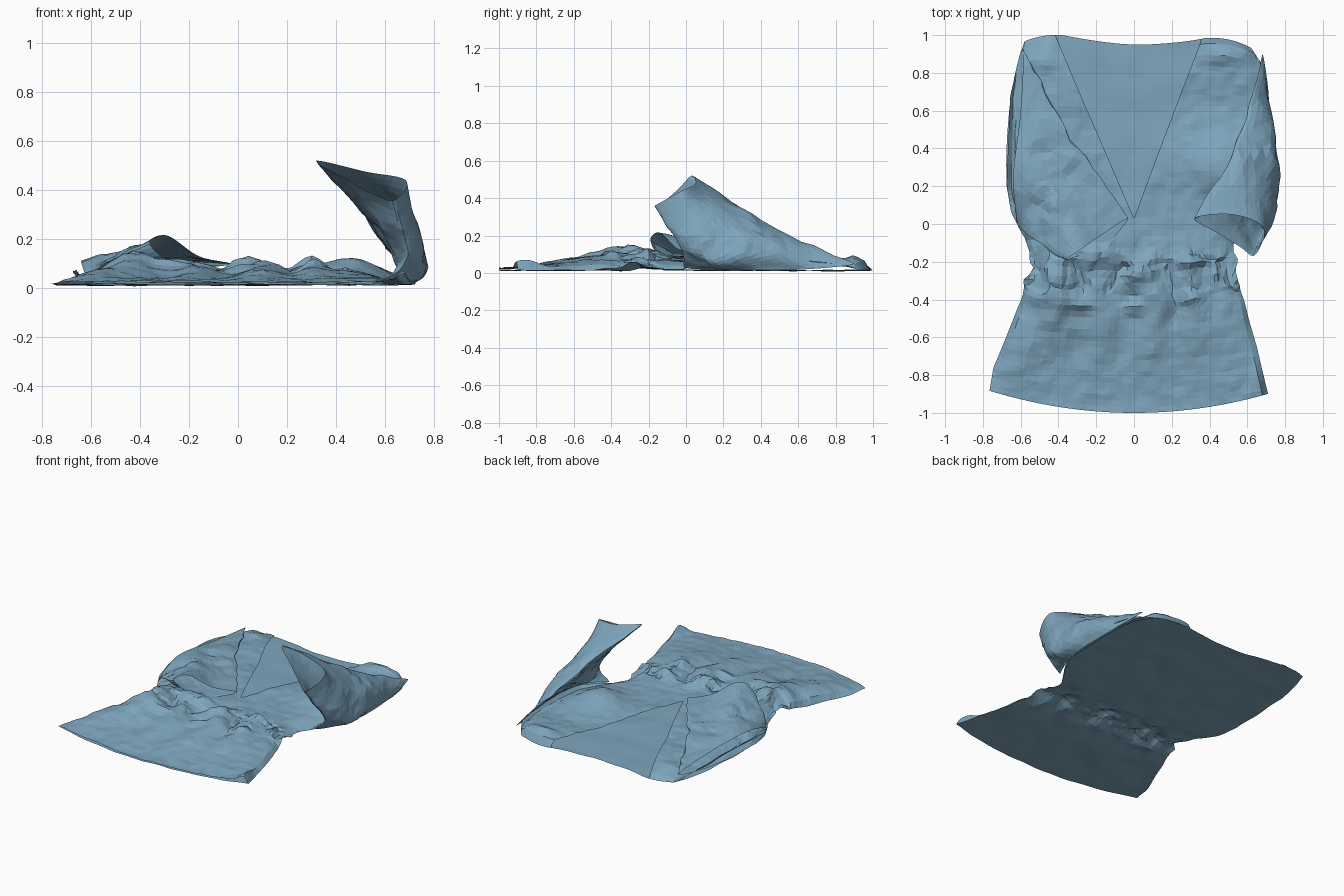
import bpy, bmesh, math
from mathutils import Vector, noise

if "Cube" in bpy.data.objects:
    bpy.data.objects.remove(bpy.data.objects["Cube"])


def lerp_table(table, y):
    """Piecewise-linear lookup, table sorted by falling y."""
    for (y0, x0), (y1, x1) in zip(table, table[1:]):
        if y >= y1:
            t = min(1, max(0, (y0 - y) / (y0 - y1)))
            return x0 + (x1 - x0) * t
    return table[-1][1]


def n(x, y, s, seed=0.0):
    return noise.noise(Vector((x * s, y * s, seed)))


def bump(x, y, cx, cy, rx, ry):
    return math.exp(-((x - cx) / rx) ** 2 - ((y - cy) / ry) ** 2)


# side outlines: (y, x)
LEFT = [(1, -.58), (.9, -.61), (.7, -.655), (.2, -.675), (.05, -.65), (-.1, -.57),
        (-.27, -.55), (-.4, -.59), (-.6, -.66), (-.85, -.745), (-1, -.765)]
RIGHT = [(1, .62), (.9, .69), (.7, .71), (.2, .70), (.05, .62), (-.1, .52),
         (-.27, .555), (-.45, .585), (-.7, .65), (-1, .71)]


def waist(y):
    return math.exp(-((y + .25) / .14) ** 2)


def side(table, y):
    """Side outline, ragged where the waist is gathered."""
    return lerp_table(table, y) + .06 * waist(y) * n(table[0][1], y, 14)


def back_z(x, y):
    z = .014 + .008 * n(x, y, 6, 3)
    z += waist(y) * (.022 + .05 * n(x, y, 10, 7))
    return max(0, z)


def front_z(x, y, edge):
    """edge: 0 at the side seam, 1 in the middle of the cloth."""
    h = .045 + .025 * bump(x, y, 0, -.3, .6, .3)
    h *= 1 - .8 * max(0, min(1, (-y - .55) / .4))
    if y > .8:
        h *= 1 - .5 * (y - .8) / .2
    z = .015 + h * min(1, edge * 5) ** .5
    z += .022 * n(x, y, 4, 1) * min(1, edge * 6) * (1 if y > -.7 else .4)
    z += waist(y) * (.06 * n(x, y, 9, 2) + .02 * n(x, y, 20, 5))
    z += .007 * n(x, y, 15, 8)
    # skirt folds running down from the waist
    fold = math.exp(-((y + .42) / .28) ** 2)
    z += .022 * fold * math.sin(x * 24 + 2 * n(x, y, 3, 4)) * math.exp(-(x / .4) ** 2)
    # small pinches under the waist
    for px, py in ((0, -.44), (.3, -.39), (-.3, -.42), (0, -.26), (.33, -.2)):
        z += .035 * bump(x, y, px, py, .06, .035)
    # skirt lift on the left, hem corner on the right
    z += .06 * bump(x, y, -.42, -.3, .12, .25) + .025 * bump(x, y, -.6, -.62, .1, .2)
    z += .05 * bump(x, y, .68, -.85, .05, .12)
    # crumples by the right sleeve, shoulders and bust
    z += .06 * bump(x, y, .46, .28, .13, .13) + .02 * bump(x, y, .1, .22, .2, .15)
    z += .035 * bump(x, y, .5, .9, .13, .05) + .03 * bump(x, y, -.48, .87, .09, .06)
    return max(back_z(x, y) + .006, z)


def armhole_lift(y):
    """The front side edge rises to meet the sleeve between underarm and shoulder."""
    return .06 * math.sin(math.pi * min(1, max(0, (y + .02) / .94))) ** .6 if -.02 < y < .92 else 0


def grid(bm, nu, nv, f):
    rows = [[bm.verts.new(f(i / nu, j / nv)) for i in range(nu + 1)] for j in range(nv + 1)]
    for a, b in zip(rows, rows[1:]):
        for i in range(nu):
            bm.faces.new((a[i], a[i + 1], b[i + 1], b[i]))


def place(x, v):
    """y of the cloth, with curved hem and shoulder line."""
    y = -1 + 2 * v
    a = abs(x)
    top = .95 + .05 * min(1, a / .38) ** 1.5 - 1.3 * max(0, a - .42) ** 2
    if 0 < x:
        top -= .015 * min(1, x / .3)
    return y + v ** 8 * (top - 1) + (1 - v) ** 3 * (.2 * x * x)


def finish(name, bm, upward=False):
    bmesh.ops.remove_doubles(bm, verts=bm.verts, dist=.0005)
    bmesh.ops.triangulate(bm, faces=bm.faces)
    bm.normal_update()
    if upward:
        bmesh.ops.reverse_faces(bm, faces=[f for f in bm.faces if f.normal.z < 0])
    me = bpy.data.meshes.new(name)
    bm.to_mesh(me)
    bm.free()
    me.materials.append(cloth)
    ob = bpy.data.objects.new(name, me)
    bpy.context.collection.objects.link(ob)


cloth = bpy.data.materials.new("blue_cloth")
cloth.diffuse_color = (.21, .38, .51, 1)
cloth.use_nodes = True
cloth.node_tree.nodes["Principled BSDF"].inputs["Base Color"].default_value = cloth.diffuse_color


def back_pt(u, v):
    yv = -1 + 2 * v
    l, r = side(LEFT, yv), side(RIGHT, yv)
    x = r + (l - r) * u
    y = place(x, v)
    return x, y, back_z(x, y)


def front_pt(table, slope):
    def f(u, v):
        yv = -1 + 2 * v
        e = side(table, yv)
        inner = slope * max(0, yv - .03)
        x = e + (inner - e) * u
        y = place(x, v)
        if u == 0 or yv > .99:
            return x, y, back_z(x, y) + (armhole_lift(y) if u == 0 else 0)
        z = max(front_z(x, y, u), armhole_lift(y) * (1 - u) ** 4)
        # shuffle the crumpled cloth a little to break the regular grid
        k = .03 * waist(y) + .012
        if .02 < v < .97 and u < .97:
            x, y = x + k * n(x, y, 11, 20) * min(1, (1 - u) * 8) * min(1, u * 8), y + k * n(x, y, 11, 30) * (1 - u) ** .3
        return x, y, z
    return f


# back panel
bm = bmesh.new()
grid(bm, 36, 50, back_pt)
finish("back_panel", bm)

# front panels with the deep V neckline
bm = bmesh.new()
grid(bm, 24, 64, front_pt(LEFT, -.43))
grid(bm, 24, 64, front_pt(RIGHT, .37))
finish("front_panels", bm, True)


def spline(p, t, closed):
    """Catmull-Rom through points p, t in 0..1."""
    m = len(p)
    s = t * (m if closed else m - 1)
    i = int(s) if closed else min(int(s), m - 2)
    w = s - i
    g = (lambda k: p[k % m]) if closed else (lambda k: p[min(m - 1, max(0, k))])
    a, b, c, d = g(i - 1), g(i), g(i + 1), g(i + 2)
    return b + .5 * w * (c - a + w * (2 * a - 5 * b + 4 * c - d + w * (3 * (b - c) + d - a)))


def sleeve(name, stations, amp):
    """Loft closed rings from armhole to cuff, with wrinkles."""
    st = [[Vector(p) for p in ring] for ring in stations]

    def f(u, v):
        ring = [spline([r[k] for r in st], v, False) for k in range(len(st[0]))]
        p = spline(ring, u % 1.0, True)
        k = amp * math.sin(math.pi * v)
        p = p + k * (noise.noise_vector(p * 7) + .5 * noise.noise_vector(p * 16))
        p.z = max(.008, p.z)
        return p
    bm = bmesh.new()
    grid(bm, 36, 18, f)
    finish(name, bm)


# rings run: shoulder edge, outer, outer low, underarm, inner low, inner
sleeve("raised_sleeve", [
    [(.68, .90, .05), (.715, .65, .02), (.71, .25, .015), (.60, -.01, .03), (.68, .25, .075), (.695, .6, .075)],
    [(.555, .46, .25), (.735, .36, .20), (.76, .13, .1), (.69, -.03, .13), (.64, .1, .13), (.60, .3, .18)],
    [(.32, .03, .52), (.52, .05, .475), (.685, -.02, .44), (.64, -.165, .36), (.56, -.12, .38), (.43, -.04, .45)],
], .02)

sleeve("folded_sleeve", [
    [(-.59, .93, .06), (-.655, .65, .03), (-.675, .25, .02), (-.62, -.0, .03), (-.64, .25, .11), (-.60, .6, .09)],
    [(-.33, .46, .10), (-.5, .3, .08), (-.56, .1, .07), (-.5, -.1, .11), (-.47, .1, .15), (-.42, .3, .13)],
    [(-.03, .03, .10), (-.13, -.09, .085), (-.25, -.15, .09), (-.36, -.19, .18), (-.29, -.14, .215), (-.16, -.05, .13)],
], .025)
